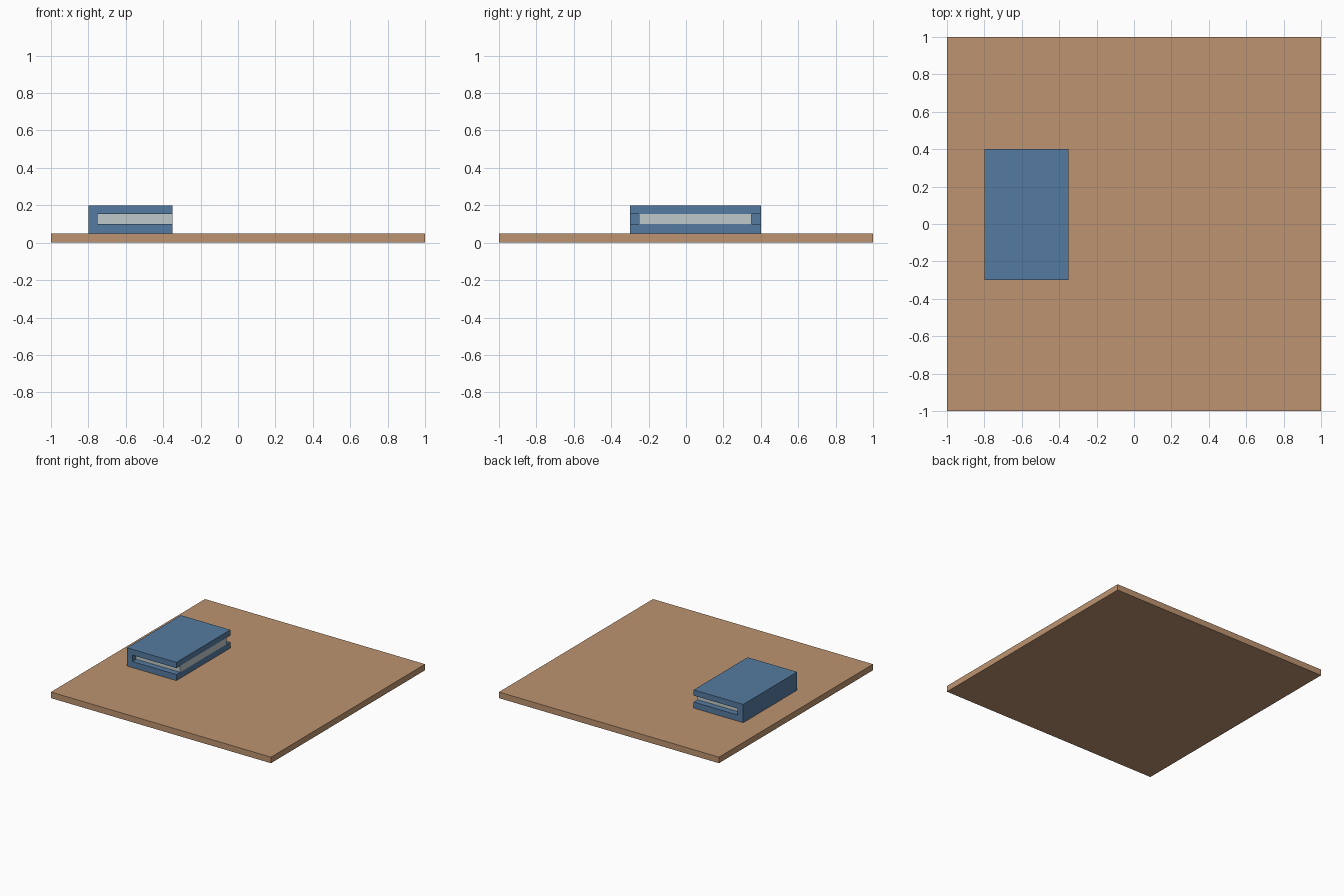
import bpy, bmesh

if "Cube" in bpy.data.objects:
    bpy.data.objects.remove(bpy.data.objects["Cube"])


def material(name, rgb):
    m = bpy.data.materials.new(name)
    m.diffuse_color = (*rgb, 1)
    m.use_nodes = True
    m.node_tree.nodes["Principled BSDF"].inputs["Base Color"].default_value = m.diffuse_color
    return m


def extrude_profile(name, profile, y0, y1, mat):
    """Extrude an (x, z) outline along y."""
    bm = bmesh.new()
    face = bm.faces.new([bm.verts.new((x, y0, z)) for x, z in profile])
    res = bmesh.ops.extrude_face_region(bm, geom=[face])
    verts = [v for v in res["geom"] if isinstance(v, bmesh.types.BMVert)]
    bmesh.ops.translate(bm, verts=verts, vec=(0, y1 - y0, 0))
    bmesh.ops.recalc_face_normals(bm, faces=bm.faces)
    mesh = bpy.data.meshes.new(name)
    bm.to_mesh(mesh)
    bm.free()
    mesh.materials.append(mat)
    ob = bpy.data.objects.new(name, mesh)
    bpy.context.collection.objects.link(ob)
    return ob


def rect(x0, x1, z0, z1):
    return [(x0, z0), (x1, z0), (x1, z1), (x0, z1)]


wood = material("tan wood", (0.515, 0.296, 0.162))
blue = material("blue cover", (0.089, 0.195, 0.352))
paper = material("pale paper", (0.527, 0.578, 0.591))

# Flat board
extrude_profile("board", rect(-1, 1, 0, 0.05), -1, 1, wood)

# Book cover: bottom board, spine and top board as one C-shaped section
cover = [(-0.8, 0.05), (-0.35, 0.05), (-0.35, 0.1), (-0.75, 0.1),
         (-0.75, 0.153), (-0.35, 0.153), (-0.35, 0.2), (-0.8, 0.2)]
extrude_profile("book_cover", cover, -0.3, 0.4, blue)

# Page block, recessed at both ends
extrude_profile("pages", rect(-0.75, -0.35, 0.1, 0.153), -0.25, 0.35, paper)
